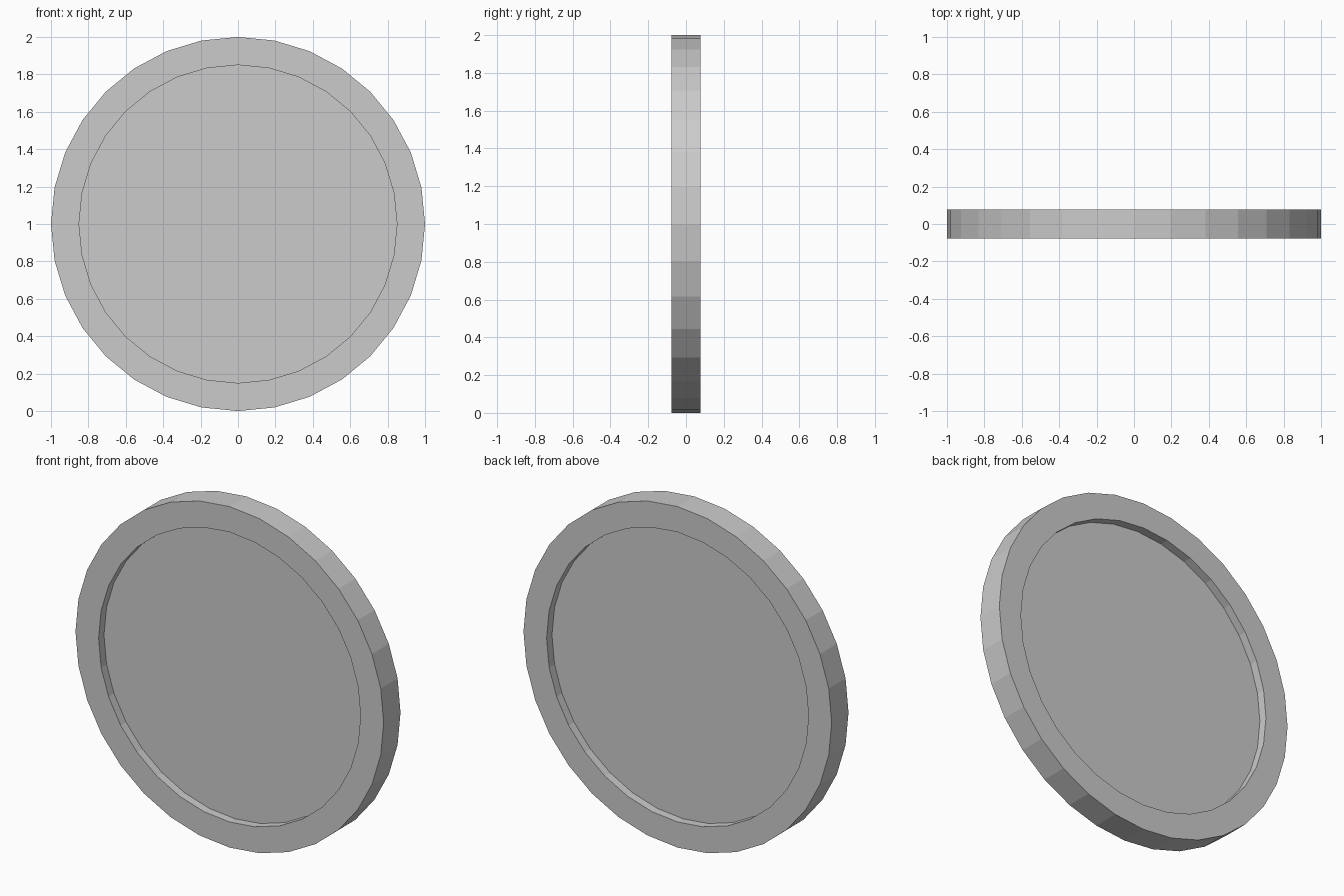
import bpy, bmesh
from math import sin, cos, pi

if "Cube" in bpy.data.objects:
    bpy.data.objects.remove(bpy.data.objects["Cube"])

SIDES = 32
HALF = 0.078      # half thickness
DEPTH = 0.05      # recess depth on each face
# Cross-section (radius, y) from front floor over the rim to the back floor
profile = [(0.85, -HALF + DEPTH), (0.85, -HALF), (1.0, -HALF),
           (1.0, HALF), (0.85, HALF), (0.85, HALF - DEPTH)]

bm = bmesh.new()
rings = []
for r, y in profile:
    rings.append([bm.verts.new((r * sin(2 * pi * i / SIDES), y,
                                1 + r * cos(2 * pi * i / SIDES)))
                  for i in range(SIDES)])

# Rim walls
for a, b in zip(rings, rings[1:]):
    for i in range(SIDES):
        j = (i + 1) % SIDES
        bm.faces.new((a[i], a[j], b[j], b[i]))

# Recessed floors, front and back
bm.faces.new(rings[0])
bm.faces.new(rings[-1])
bmesh.ops.recalc_face_normals(bm, faces=bm.faces)

mesh = bpy.data.meshes.new("coin")
bm.to_mesh(mesh)
bm.free()
bpy.context.collection.objects.link(bpy.data.objects.new("coin", mesh))
